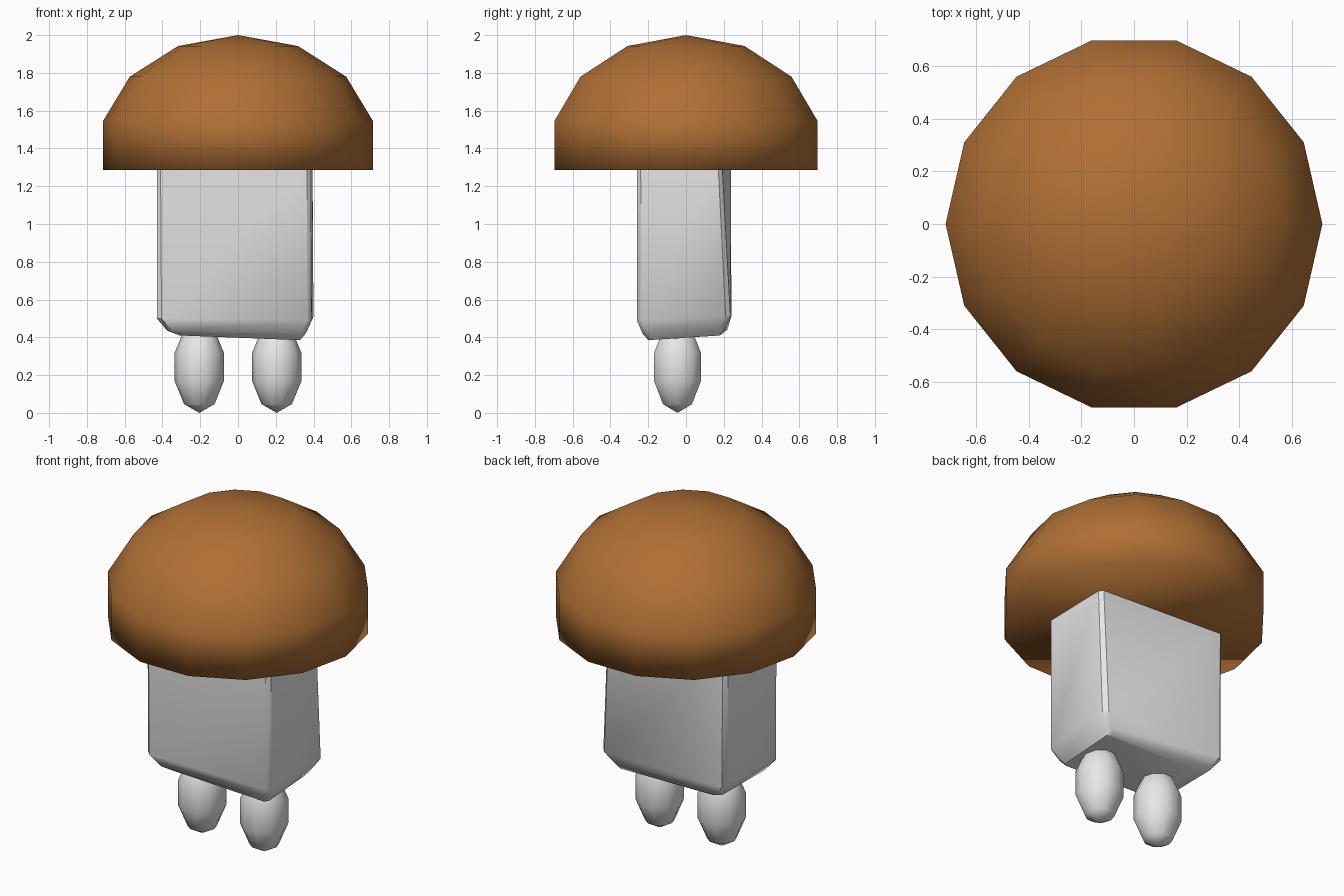
import bpy, bmesh, math
from mathutils import Matrix, Vector

cube = bpy.data.objects.get("Cube")
if cube:
    bpy.data.objects.remove(cube, do_unlink=True)


def material(name, rgb):
    m = bpy.data.materials.new(name)
    m.use_nodes = True
    m.diffuse_color = (*rgb, 1)
    m.node_tree.nodes["Principled BSDF"].inputs["Base Color"].default_value = (*rgb, 1)
    return m


brown = material("cap_brown", (0.43, 0.16, 0.035))
pale = material("stem_white", (0.8, 0.8, 0.8))


def finish(name, bm, mat, angle=math.pi):
    bmesh.ops.recalc_face_normals(bm, faces=bm.faces)
    mesh = bpy.data.meshes.new(name)
    bm.to_mesh(mesh)
    bm.free()
    mesh.materials.append(mat)
    ob = bpy.data.objects.new(name, mesh)
    bpy.context.collection.objects.link(ob)
    bpy.ops.object.select_all(action='DESELECT')
    ob.select_set(True)
    bpy.context.view_layer.objects.active = ob
    bpy.ops.object.shade_smooth_by_angle(angle=angle)
    return ob


def ellipsoid(segments, rings, radius, height, centre):
    """Low-poly ball with a corner of each ring facing front and back."""
    bm = bmesh.new()
    bmesh.ops.create_uvsphere(bm, u_segments=segments, v_segments=rings, radius=1)
    bmesh.ops.transform(bm, verts=bm.verts, matrix=Matrix.Translation(centre)
                        @ Matrix.Diagonal((radius, radius, height, 1))
                        @ Matrix.Rotation(math.pi / 2, 4, 'Z'))
    return bm


# Cap: ball cut off just under its middle, closed with a flat underside
bm = ellipsoid(14, 7, 0.733, 0.585, (0, 0, 1.415))
bmesh.ops.delete(bm, geom=[v for v in bm.verts if v.co.z < 1.25], context='VERTS')
rim = [e for e in bm.edges if e.is_boundary]
bmesh.ops.contextual_create(bm, geom=rim)
finish("cap", bm, brown)

# Legs: two stretched balls
for side, x in (("right", -0.205), ("left", 0.205)):
    finish(side + "_leg", ellipsoid(10, 5, 0.137, 0.243, (x, -0.045, 0.243)), pale)


# Stem: slightly uneven box with chamfered corners, narrowing at the bottom
def chamfered_ring(bm, corners, cut):
    pts = [Vector(c) for c in corners]
    ring = []
    for i, p in enumerate(pts):
        for q in (pts[i - 1], pts[(i + 1) % 4]):
            ring.append(bm.verts.new(p + (q - p).normalized() * cut))
    return ring


levels = [
    ([(-0.31, -0.2, 0.41), (0.33, -0.2, 0.385), (0.33, 0.18, 0.41), (-0.31, 0.18, 0.415)], 0.02),
    ([(-0.375, -0.235, 0.435), (0.36, -0.23, 0.42), (0.355, 0.2, 0.44), (-0.375, 0.22, 0.44)], 0.03),
    ([(-0.43, -0.26, 0.5), (0.39, -0.26, 0.49), (0.4, 0.235, 0.51), (-0.43, 0.24, 0.51)], 0.025),
    ([(-0.43, -0.26, 1.31), (0.385, -0.26, 1.31), (0.395, 0.19, 1.31), (-0.43, 0.24, 1.31)], 0.02),
]
bm = bmesh.new()
rings = [chamfered_ring(bm, corners, cut) for corners, cut in levels]
for low, high in zip(rings, rings[1:]):
    for i in range(8):
        j = (i + 1) % 8
        bm.faces.new((low[i], low[j], high[j], high[i]))
bm.faces.new(rings[0][::-1])
bm.faces.new(rings[-1])
finish("stem", bm, pale, math.radians(42))
